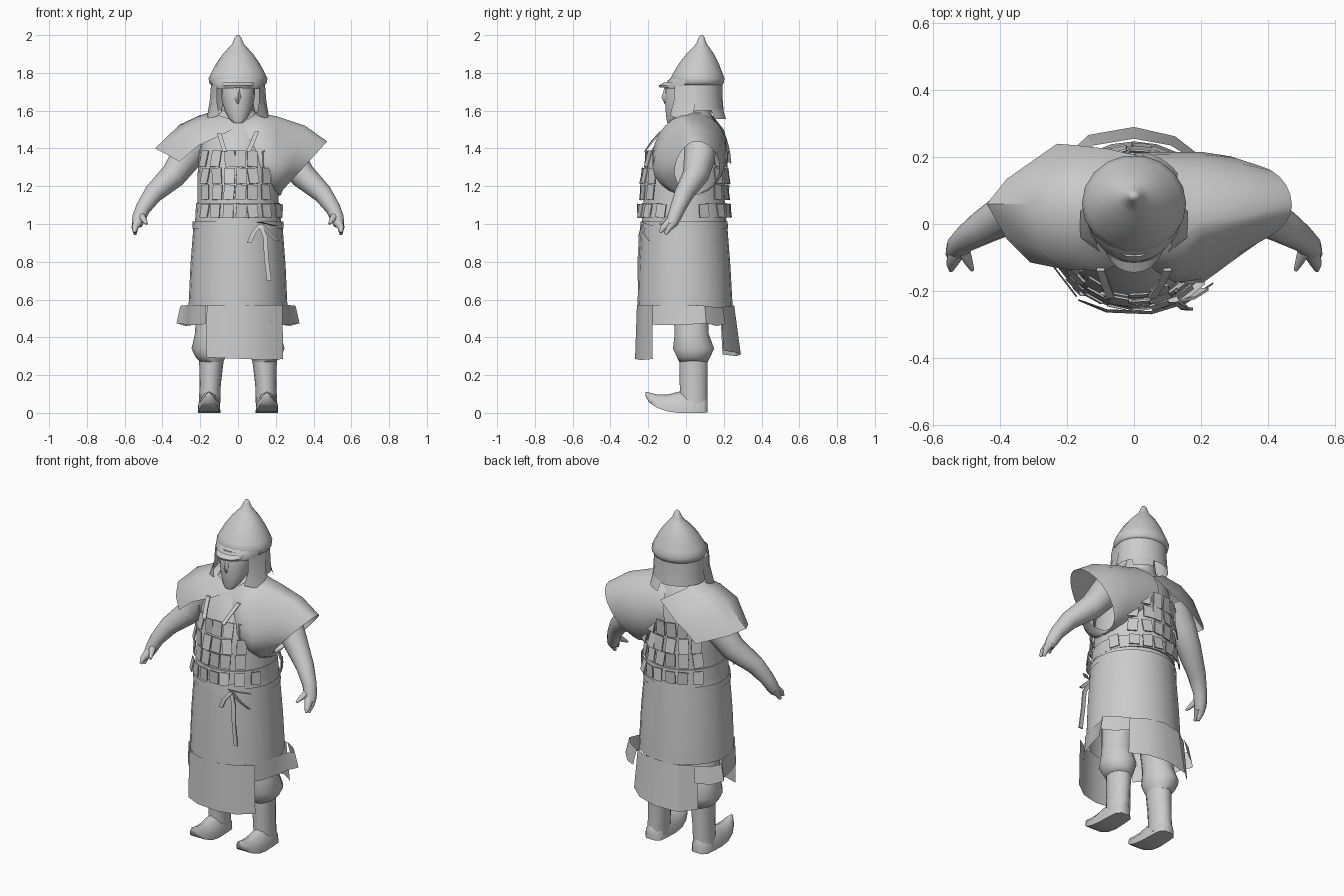
import bpy, bmesh, math, random
from mathutils import Vector, Matrix

random.seed(4)
GREY = bpy.data.materials.new("plain grey")
GREY.diffuse_color = (0.6, 0.6, 0.6, 1)


def finish(name, bm, angle=40, mirror=False):
    bmesh.ops.recalc_face_normals(bm, faces=bm.faces)
    me = bpy.data.meshes.new(name)
    bm.to_mesh(me)
    bm.free()
    me.materials.append(GREY)
    ob = bpy.data.objects.new(name, me)
    bpy.context.collection.objects.link(ob)
    bpy.ops.object.select_all(action='DESELECT')
    ob.select_set(True)
    bpy.context.view_layer.objects.active = ob
    if angle:
        bpy.ops.object.shade_smooth_by_angle(angle=math.radians(angle))
    if mirror:
        m = ob.modifiers.new("mirror", 'MIRROR')
        m.use_mirror_merge = False
    return ob


def add_loft(bm, rings, closed=True, caps=(True, True)):
    rows = [[bm.verts.new(p) for p in r] for r in rings]
    n = len(rows[0])
    for a, b in zip(rows, rows[1:]):
        for i in range(n if closed else n - 1):
            j = (i + 1) % n
            bm.faces.new((a[i], a[j], b[j], b[i]))
    if closed and caps[0]:
        bm.faces.new(rows[0])
    if closed and caps[1]:
        bm.faces.new(rows[-1])


def loft(name, rings, closed=True, caps=(True, True), angle=40, mirror=False):
    bm = bmesh.new()
    add_loft(bm, rings, closed, caps)
    return finish(name, bm, angle, mirror)


def oval(z, rx, ry, cy=0.0, cx=0.0, n=20):
    return [(cx + rx * math.cos(2 * math.pi * i / n), cy + ry * math.sin(2 * math.pi * i / n), z)
            for i in range(n)]


def tube_rings(path, n=10):
    # rings across a path of (x, y, z, radius)
    pts = [Vector(p[:3]) for p in path]
    rings = []
    for k, p in enumerate(path):
        d = (pts[min(k + 1, len(pts) - 1)] - pts[max(k - 1, 0)]).normalized()
        u = d.cross(Vector((0, 1, 0.2))).normalized()
        v = d.cross(u)
        rings.append([pts[k] + p[3] * (math.cos(t) * u + math.sin(t) * v)
                      for t in (2 * math.pi * i / n for i in range(n))])
    return rings


def strip(name, pts, mirror=False):
    # upright sheet; each point is x, y at the top, outward lean, top z, bottom z
    top = [(x, y, t) for x, y, l, t, b in pts]
    bot = []
    for x, y, l, t, b in pts:
        r = math.hypot(x, y)
        bot.append((x * (1 + l / r), y * (1 + l / r), b))
    return loft(name, [top, bot], closed=False, angle=25, mirror=mirror)


# torso, neck and skirt
TORSO = [(1.0, .23, .225, -.01), (1.12, .215, .215, -.01), (1.25, .215, .212, -.005), (1.38, .205, .195, .005),
         (1.48, .185, .155, .03), (1.56, .13, .105, .04), (1.6, .085, .09, .03)]
loft("torso", [oval(*r, n=24) for r in TORSO])
loft("skirt", [oval(.56, .262, .252, -.005, n=24), oval(.78, .252, .243, -.008, n=24),
               oval(1.0, .235, .228, -.01, n=24)], caps=(False, True))
loft("waist_band", [oval(.975, .242, .233, -.01, n=24), oval(1.012, .24, .23, -.01, n=24)],
     caps=(False, False))
loft("belt", [oval(1.035, .226, .232, -.01, n=24), oval(1.11, .222, .224, -.01, n=24)])


def torso_at(z):
    for a, b in zip(TORSO, TORSO[1:]):
        if a[0] <= z <= b[0]:
            f = (z - a[0]) / (b[0] - a[0])
            return [a[i] + f * (b[i] - a[i]) for i in (1, 2, 3)]


# rows of small armour plates, front and back
bm = bmesh.new()
for side in (-1, 1):
    for z, h, lift, count in ((1.345, .088, .016, 6), (1.255, .084, .018, 6), (1.168, .08, .018, 6),
                              (1.07, .072, .025, 7)):
        rx, ry, cy = torso_at(z)
        for i in range(count):
            x = -.165 + i * .06 + random.uniform(-.006, .006)
            s = math.sqrt(max(.1, 1 - (x / rx) ** 2))
            y = cy + side * ry * s
            nrm = Vector((x / rx ** 2, side * s / ry, 0)).normalized()
            yaw = math.atan2(nrm.y, nrm.x)
            m = (Matrix.Translation(Vector((x, y, z)) + nrm * lift) @ Matrix.Rotation(yaw, 4, 'Z')
                 @ Matrix.Rotation(random.uniform(-.28, .08), 4, 'Y')
                 @ Matrix.Rotation(random.uniform(-.1, .1), 4, 'X')
                 @ Matrix.Diagonal((.006, .056, h, 1)))
            bmesh.ops.create_cube(bm, size=1, matrix=m)
finish("armour_plates", bm, 0)

# chest straps, belt knot and hanging sash
bm = bmesh.new()
for path in ([(.055, -.222, 1.385), (.08, -.185, 1.44), (.1, -.14, 1.49)],
             [(-.07, -.222, 1.385), (-.085, -.185, 1.43), (-.1, -.14, 1.48)],
             [(.12, -.235, .99), (.145, -.25, .93), (.15, -.256, .82), (.165, -.258, .7)],
             [(.12, -.235, 1.0), (.08, -.25, .95), (.06, -.252, .9)],
             [(.12, -.235, 1.0), (.17, -.225, .95), (.21, -.2, .91)],
             [(.11, -.235, 1.01), (.16, -.215, 1.0), (.2, -.18, .99)]):
    add_loft(bm, [[(x - .012, y, z), (x + .012, y, z), (x + .012, y + .008, z), (x - .012, y + .008, z)]
                  for x, y, z in path])
finish("straps_and_sash", bm, 30)

# hanging hem flaps
strip("front_flap", [(-.165, -.225, .005, .57, .295), (-.08, -.255, .01, .57, .29), (.05, -.26, .01, .57, .285),
                     (.15, -.23, .01, .57, .28), (.235, -.175, .005, .57, .285)])
strip("back_flap", [(.19, .185, .02, .56, .33), (.11, .235, .03, .565, .32), (0, .255, .035, .57, .31),
                    (-.12, .235, .035, .565, .3), (-.2, .18, .02, .56, .31)])
strip("side_flap", [(.17, -.215, .005, .57, .47), (.235, -.13, .005, .57, .465), (.262, -.03, .01, .57, .465),
                    (.275, .05, .015, .57, .47), (.305, .1, .022, .567, .475), (.26, .15, .02, .56, .46),
                    (.19, .195, .02, .56, .47)], mirror=True)

# trousers and boots
loft("trouser_leg", [oval(.27, .062, .078, .04, .14, 14), oval(.295, .08, .09, .04, .145, 14),
                     oval(.34, .096, .112, .04, .15, 14), oval(.42, .083, .092, .03, .145, 14),
                     oval(.62, .085, .095, .02, .13, 14)], angle=60, mirror=True)
loft("boot_shaft", [oval(.02, .057, .074, .041, .152, 14), oval(.15, .056, .075, .04, .147, 14),
                    oval(.29, .066, .077, .04, .14, 14)], mirror=True)
FOOT = [(-.215, .09, .112, .008), (-.195, .055, .108, .028), (-.155, .028, .098, .047), (-.1, .008, .096, .058),
        (-.04, .0, .112, .06), (.03, 0, .12, .057), (.09, 0, .1, .052), (.114, .002, .08, .03)]
loft("boot_foot", [[(.153 - w, y, b), (.153 + w, y, b), (.153 + w * .95, y, b + (t - b) * .45),
                    (.153 + w * .5, y, b + (t - b) * .85), (.153, y, t), (.153 - w * .5, y, b + (t - b) * .85),
                    (.153 - w * .95, y, b + (t - b) * .45)]
                   for y, b, t, w in FOOT], angle=60, mirror=True)

# arms with hands
bm = bmesh.new()
for path in ([(.2, .08, 1.46, .09), (.28, .07, 1.345, .082), (.345, .05, 1.255, .07), (.45, -.01, 1.16, .052),
              (.505, -.045, 1.08, .04), (.525, -.065, 1.03, .036), (.536, -.08, .995, .028)],
             [(.533, -.06, 1.015, .026), (.546, -.09, .98, .018), (.545, -.11, .945, .008)],
             [(.53, -.085, 1.01, .026), (.545, -.12, .98, .017), (.547, -.138, .955, .007)],
             [(.513, -.07, 1.045, .022), (.496, -.11, 1.02, .014), (.483, -.138, 1.0, .006)]):
    add_loft(bm, tube_rings(path))
finish("arm", bm, 45, mirror=True)


# wide cape sleeve over one shoulder; the upper front is drawn back
def tilted(cx, cy, cz, ux, uz, depth, back=0.0, n=24):
    return [(cx + ux * math.cos(t),
             cy + depth * math.sin(t) + (back * max(0, .4 + math.cos(t)) * max(0, -math.sin(t))),
             cz + uz * math.cos(t))
            for t in (2 * math.pi * i / n for i in range(n))]


loft("cape_sleeve", [tilted(0, .045, 1.42, .03, .165, .165), tilted(.06, .035, 1.405, .035, .185, .18),
                     tilted(.13, .015, 1.375, .02, .205, .2, .02),
                     tilted(.205, .01, 1.36, .0, .21, .205, .08), tilted(.29, .03, 1.335, .065, .185, .172, .07),
                     tilted(.347, .055, 1.3, .125, .137, .122, .02)], caps=(False, False), angle=50)

# shoulder drape on the other side
loft("shoulder_drape", [
    [(.03, -.09, 1.53), (-.1, -.05, 1.575), (-.12, .06, 1.6), (-.09, .14, 1.575), (.03, .2, 1.5)],
    [(-.09, -.14, 1.47), (-.18, -.07, 1.55), (-.21, .06, 1.572), (-.19, .17, 1.535), (-.08, .225, 1.42)],
    [(-.21, -.135, 1.415), (-.28, -.085, 1.49), (-.31, .06, 1.525), (-.28, .165, 1.48), (-.17, .235, 1.37)],
    [(-.31, -.115, 1.33), (-.38, -.045, 1.37), (-.44, .06, 1.4), (-.38, .135, 1.37), (-.23, .24, 1.32)]],
    closed=False, angle=50)

# head with a short beard, nose and neck
loft("head", [oval(1.535, .025, .02, -.08, n=14), oval(1.56, .05, .04, -.065, n=14),
              oval(1.6, .07, .07, -.04, n=14), oval(1.65, .085, .095, -.018, n=14),
              oval(1.69, .09, .1, -.012, n=14), oval(1.76, .09, .1, .0, n=14)], angle=60)
loft("neck", [oval(1.54, .1, .09, .05, n=14), oval(1.68, .075, .08, .05, n=14)])
loft("nose", [[(-.01, -.1, 1.72), (.01, -.1, 1.72), (0, -.114, 1.72)],
              [(-.022, -.105, 1.665), (.022, -.105, 1.665), (0, -.13, 1.67)],
              [(-.018, -.098, 1.635), (.018, -.098, 1.635), (0, -.112, 1.635)]], angle=80)

# pointed helmet with a domed side and small tip
loft("helmet", [oval(z, r, r * .93, cy, n=18) for z, r, cy in
                ((1.735, .142, .062), (1.748, .152, .061), (1.77, .156, .061), (1.8, .142, .063),
                 (1.85, .115, .068), (1.9, .08, .075), (1.935, .048, .08), (1.955, .03, .082),
                 (1.985, .018, .083), (2.0, .007, .083))], angle=60)


# curved sheets hung from the helmet rim
def arc(z, rx, ry, cy, a0, a1, n=14):
    return [(rx * math.cos(t), cy + ry * math.sin(t), z)
            for t in (math.radians(a0 + (a1 - a0) * i / n) for i in range(n + 1))]


loft("neck_guard", [arc(1.75, .142, .13, .062, -15, 195), arc(1.66, .144, .132, .062, -15, 195),
                    arc(1.6, .15, .137, .062, -15, 195)], closed=False)
loft("neck_guard_hem", [arc(1.61, .148, .136, .062, 30, 80, 5), arc(1.555, .16, .155, .062, 35, 75, 5)],
     closed=False)
loft("cheek_flap", [[(.11, -.06, 1.735), (.13, -.01, 1.735), (.143, .05, 1.735)],
                    [(.112, -.065, 1.65), (.138, -.02, 1.65), (.15, .05, 1.65)],
                    [(.1, -.085, 1.575), (.162, -.04, 1.555), (.16, .04, 1.59)]], closed=False, mirror=True)
loft("brow_guard", [arc(1.775, .148, .138, .06, 200, 340), arc(1.74, .146, .162, .05, 200, 340),
                    arc(1.715, .13, .165, .05, 205, 335)], closed=False, angle=60)
loft("visor", [arc(1.75, .1, .075, -.04, 195, 345), arc(1.733, .09, .095, -.05, 195, 345),
               arc(1.722, .085, .09, -.05, 195, 345)], closed=False, angle=30)
